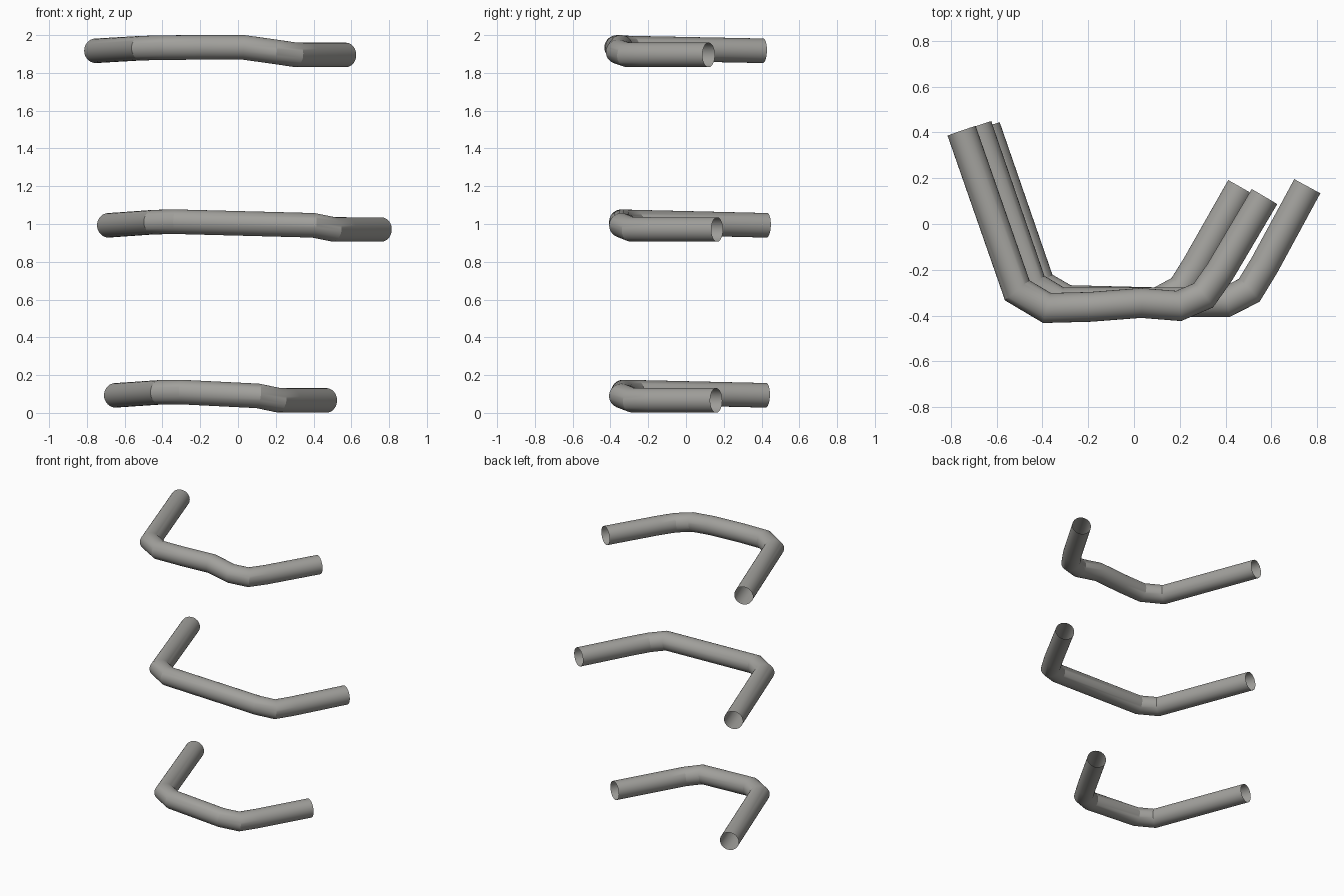
import bpy, bmesh, math
from mathutils import Vector

if "Cube" in bpy.data.objects:
    bpy.data.objects.remove(bpy.data.objects["Cube"])

RADIUS, SIDES = 0.065, 32

metal = bpy.data.materials.new("grey metal")
metal.diffuse_color = (0.36, 0.355, 0.335, 1)
metal.use_nodes = True
metal.node_tree.nodes["Principled BSDF"].inputs["Base Color"].default_value = metal.diffuse_color


def pipe(name, path):
    """Open round tube swept along a path with mitred bends."""
    pts = [Vector(p) for p in path]
    dirs = [(b - a).normalized() for a, b in zip(pts, pts[1:])]
    # start ring, square to the first segment
    side = dirs[0].cross(Vector((0, 0, 1))).normalized()
    up = side.cross(dirs[0])
    ring = [pts[0] + RADIUS * (side * math.cos(a) + up * math.sin(a))
            for a in (2 * math.pi * i / SIDES for i in range(SIDES))]
    rings = [ring]
    for k, d in enumerate(dirs):
        # slide the ring along the segment to the mitre plane
        n = (d + dirs[k + 1]).normalized() if k + 1 < len(dirs) else d
        ring = [p + d * ((pts[k + 1] - p).dot(n) / d.dot(n)) for p in ring]
        rings.append(ring)
    bm = bmesh.new()
    vs = [[bm.verts.new(p) for p in r] for r in rings]
    for a, b in zip(vs, vs[1:]):
        for i in range(SIDES):
            j = (i + 1) % SIDES
            bm.faces.new((a[i], a[j], b[j], b[i]))
    bmesh.ops.recalc_face_normals(bm, faces=bm.faces)
    # outward normals on the open tube
    f = bm.faces[0] if bm.faces.ensure_lookup_table() is None else None
    mid = (pts[0] + pts[1]) / 2
    off = f.calc_center_median() - mid
    off -= dirs[0] * off.dot(dirs[0])
    if f.normal.dot(off) < 0:
        bmesh.ops.reverse_faces(bm, faces=bm.faces)
    me = bpy.data.meshes.new(name)
    bm.to_mesh(me)
    bm.free()
    me.materials.append(metal)
    ob = bpy.data.objects.new(name, me)
    bpy.context.collection.objects.link(ob)
    bpy.context.view_layer.objects.active = ob
    ob.select_set(True)
    bpy.ops.object.shade_smooth_by_angle(angle=math.radians(25))
    ob.select_set(False)


# upper pipe, with a slight kink in its front run
pipe("upper_pipe", [(-0.753, 0.407, 1.917), (-0.51, -0.29, 1.931), (-0.38, -0.367, 1.934),
                    (-0.19, -0.362, 1.935), (0.03, -0.345, 1.935), (0.195, -0.358, 1.912),
                    (0.303, -0.312, 1.896), (0.375, -0.21, 1.895), (0.57, 0.12, 1.895)])
# middle pipe, the widest
pipe("middle_pipe", [(-0.685, 0.428, 0.993), (-0.445, -0.27, 1.01), (-0.325, -0.342, 1.012),
                     (0.40, -0.342, 0.993), (0.503, -0.29, 0.972), (0.57, -0.18, 0.971),
                     (0.757, 0.165, 0.971)])
# lower pipe
pipe("lower_pipe", [(-0.648, 0.423, 0.093), (-0.41, -0.265, 0.109), (-0.295, -0.332, 0.11),
                    (0.105, -0.342, 0.09), (0.21, -0.285, 0.068), (0.275, -0.18, 0.066),
                    (0.468, 0.16, 0.066)])
